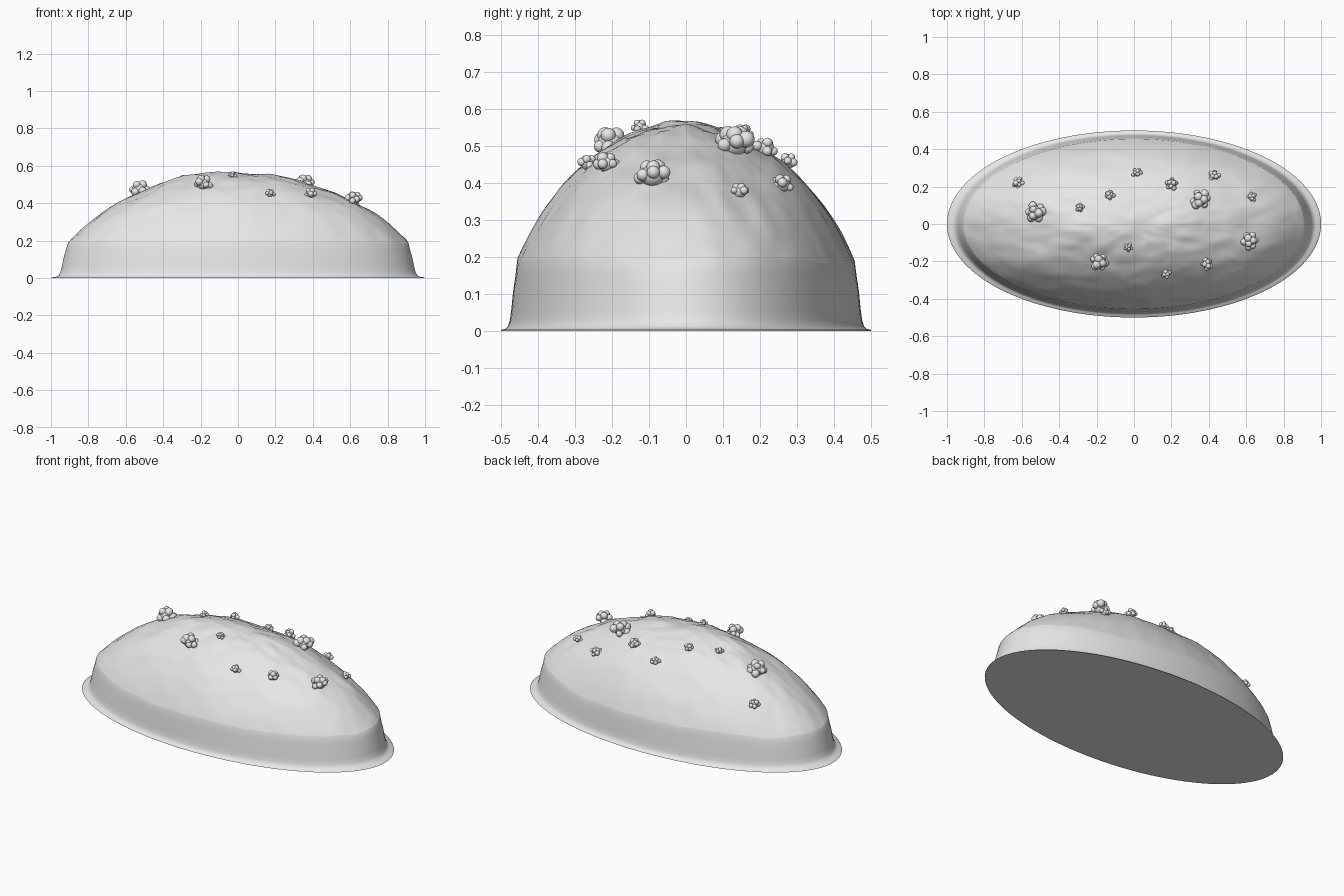
import bpy, bmesh, math, random
from mathutils import Vector, Matrix, noise

random.seed(7)
cube = bpy.data.objects.get("Cube")
if cube:
    bpy.data.objects.remove(cube, do_unlink=True)

COLOUR = (0.8, 0.8, 0.8, 1)
grey = bpy.data.materials.new("light grey")
grey.use_nodes = True
grey.diffuse_color = COLOUR
grey.node_tree.nodes["Principled BSDF"].inputs["Base Color"].default_value = COLOUR

SEGMENTS, RINGS = 144, 44
EDGE = 0.91          # radius where the dome meets the skirt
SKIRT = [(1, 0), (0.995, 0.004), (0.975, 0.006), (0.96, 0.014),
         (0.95, 0.03), (0.942, 0.06), (0.932, 0.11), (0.92, 0.15)]


def add_object(name, bm):
    mesh = bpy.data.meshes.new(name)
    bm.to_mesh(mesh)
    bm.free()
    obj = bpy.data.objects.new(name, mesh)
    bpy.context.collection.objects.link(obj)
    mesh.materials.append(grey)
    bpy.ops.object.select_all(action='DESELECT')
    obj.select_set(True)
    bpy.context.view_layer.objects.active = obj
    bpy.ops.object.shade_smooth_by_angle(angle=math.radians(60))
    return obj


def dome_height(x, y):
    """Crust height: rounded loaf with broad swells and fine wrinkles."""
    u = min(1, math.hypot(x, 2 * y) / EDGE)
    z = 0.19 + 0.367 * (1 - 0.8 * u ** 2 - 0.2 * u ** 6)
    z += 0.018 * math.exp(-((x + 0.25) / 0.22) ** 2 - (y / 0.25) ** 2)
    z += 0.014 * noise.noise(Vector((x * 4, y * 6, 1.3)))
    z += 0.007 * noise.noise(Vector((x * 9, y * 17, 4.1)))
    z += 0.003 * noise.noise(Vector((x * 22, y * 34, 8.7)))
    return z


# Loaf: flat base, flared rim, smooth skirt and wrinkled dome
bm = bmesh.new()
rings = []
profile = [(r, z, False) for r, z in SKIRT]
profile += [(EDGE * math.sin(math.pi / 2 * (1 - i / RINGS)), 0, True) for i in range(RINGS)]
for r, z, crust in profile:
    ring = []
    for k in range(SEGMENTS):
        a = math.tau * k / SEGMENTS
        x, y = r * math.cos(a), 0.5 * r * math.sin(a)
        ring.append(bm.verts.new((x, y, dome_height(x, y) if crust else z)))
    rings.append(ring)
bm.faces.new(rings[0][::-1])
for low, high in zip(rings, rings[1:]):
    for k in range(SEGMENTS):
        j = (k + 1) % SEGMENTS
        bm.faces.new((low[k], low[j], high[j], high[k]))
peak = bm.verts.new((0, 0, dome_height(0, 0)))
for k in range(SEGMENTS):
    bm.faces.new((rings[-1][k], rings[-1][(k + 1) % SEGMENTS], peak))
add_object("loaf", bm)


# Crumb clusters: a core ball with smaller balls packed round it
def crumb_cluster(index, x, y, size):
    bm = bmesh.new()
    centre = Vector((x, y, dome_height(x, y) + 0.35 * size))
    blobs = [(Vector((0, 0, 0)), 0.62)]
    count = 6 if size > 0.04 else 5
    turn = random.uniform(0, math.tau)
    for k in range(count):
        a = turn + math.tau * k / count + random.uniform(-0.25, 0.25)
        reach = random.uniform(0.55, 0.72)
        blobs.append((Vector((reach * math.cos(a), reach * math.sin(a),
                              random.uniform(-0.25, 0.2))), random.uniform(0.3, 0.42)))
    for k in range(3):
        a = turn + math.tau * k / 3
        blobs.append((Vector((0.33 * math.cos(a), 0.33 * math.sin(a), 0.42)),
                      random.uniform(0.3, 0.42)))
    for offset, radius in blobs:
        bmesh.ops.create_icosphere(bm, subdivisions=3, radius=radius * size,
                                   matrix=Matrix.Translation(centre + offset * size))
    add_object("crumb_cluster_%02d" % index, bm)


CLUSTERS = [(-.53, .06, .06), (-.62, .22, .034), (-.29, .09, .025), (-.13, .155, .03),
            (.015, .275, .03), (.2, .215, .038), (.355, .13, .057), (.43, .26, .033),
            (.63, .145, .028), (.62, -.09, .051), (.39, -.215, .037), (.17, -.265, .029),
            (-.03, -.125, .025), (-.185, -.205, .054)]
for index, (x, y, size) in enumerate(CLUSTERS, 1):
    crumb_cluster(index, x, y, size)
